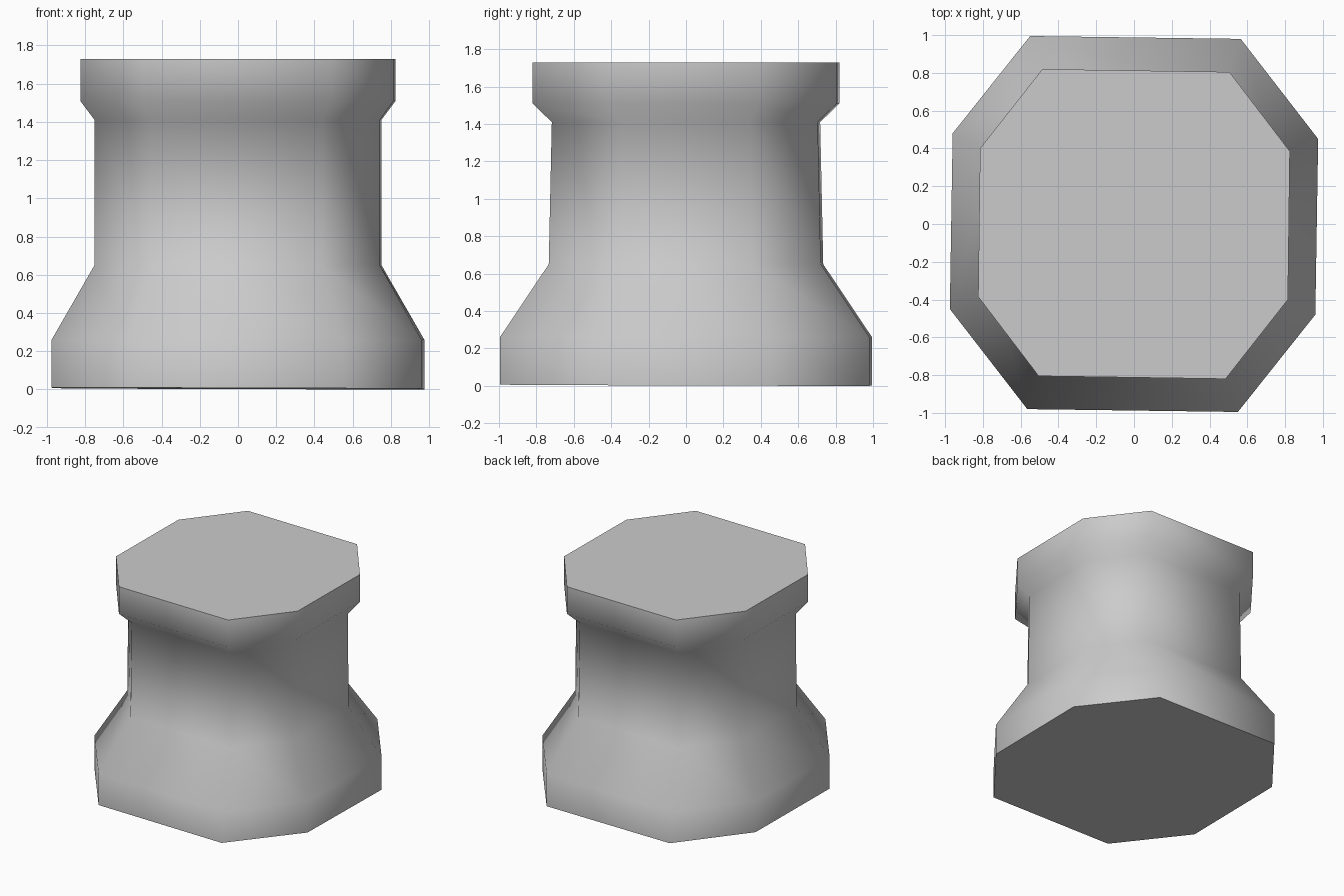
import bpy
import bmesh

cube = bpy.data.objects.get("Cube")
if cube:
    bpy.data.objects.remove(cube, do_unlink=True)

stone = bpy.data.materials.new("light grey stone")
stone.use_nodes = True
grey = (0.6, 0.6, 0.6, 1)
stone.diffuse_color = grey
stone.node_tree.nodes["Principled BSDF"].inputs["Base Color"].default_value = grey


def octagon(half, sx=1.0, sy=1.0):
    """Complete half an outline by turning it half way round."""
    pts = [(x * sx, y * sy) for x, y in half]
    return pts + [(-x, -y) for x, y in pts]


# Slightly twisted octagons for the foot and the collar
foot = [(-0.55, 0.995), (0.565, 0.98), (0.975, 0.45), (0.96, -0.48)]
collar = [(-0.485, 0.82), (0.505, 0.805), (0.825, 0.385), (0.815, -0.4)]

# Outline at each height: foot, lower waist, upper waist, collar
sections = [
    (0.0, octagon(foot)),
    (0.26, octagon(foot)),
    (0.65, octagon(collar, 0.91, 0.895)),
    (1.41, octagon(collar, 0.91, 0.875)),
    (1.51, octagon(collar)),
    (1.73, octagon(collar)),
]

bm = bmesh.new()
rings = [[bm.verts.new((x, y, z)) for x, y in outline] for z, outline in sections]

# The underside is very slightly tilted
for v in rings[0]:
    v.co.z = 0.005 - 0.003 * (v.co.x + v.co.y)

# Smooth sides
for low, high in zip(rings, rings[1:]):
    for i in range(len(low)):
        j = (i + 1) % len(low)
        bm.faces.new((low[i], low[j], high[j], high[i])).smooth = True

# Flat caps with sharp rims
for ring in (rings[0], rings[-1]):
    cap = bm.faces.new(ring)
    for edge in cap.edges:
        edge.smooth = False

bmesh.ops.recalc_face_normals(bm, faces=bm.faces)
mesh = bpy.data.meshes.new("pedestal")
bm.to_mesh(mesh)
bm.free()
mesh.materials.append(stone)
pedestal = bpy.data.objects.new("pedestal", mesh)
bpy.context.collection.objects.link(pedestal)
